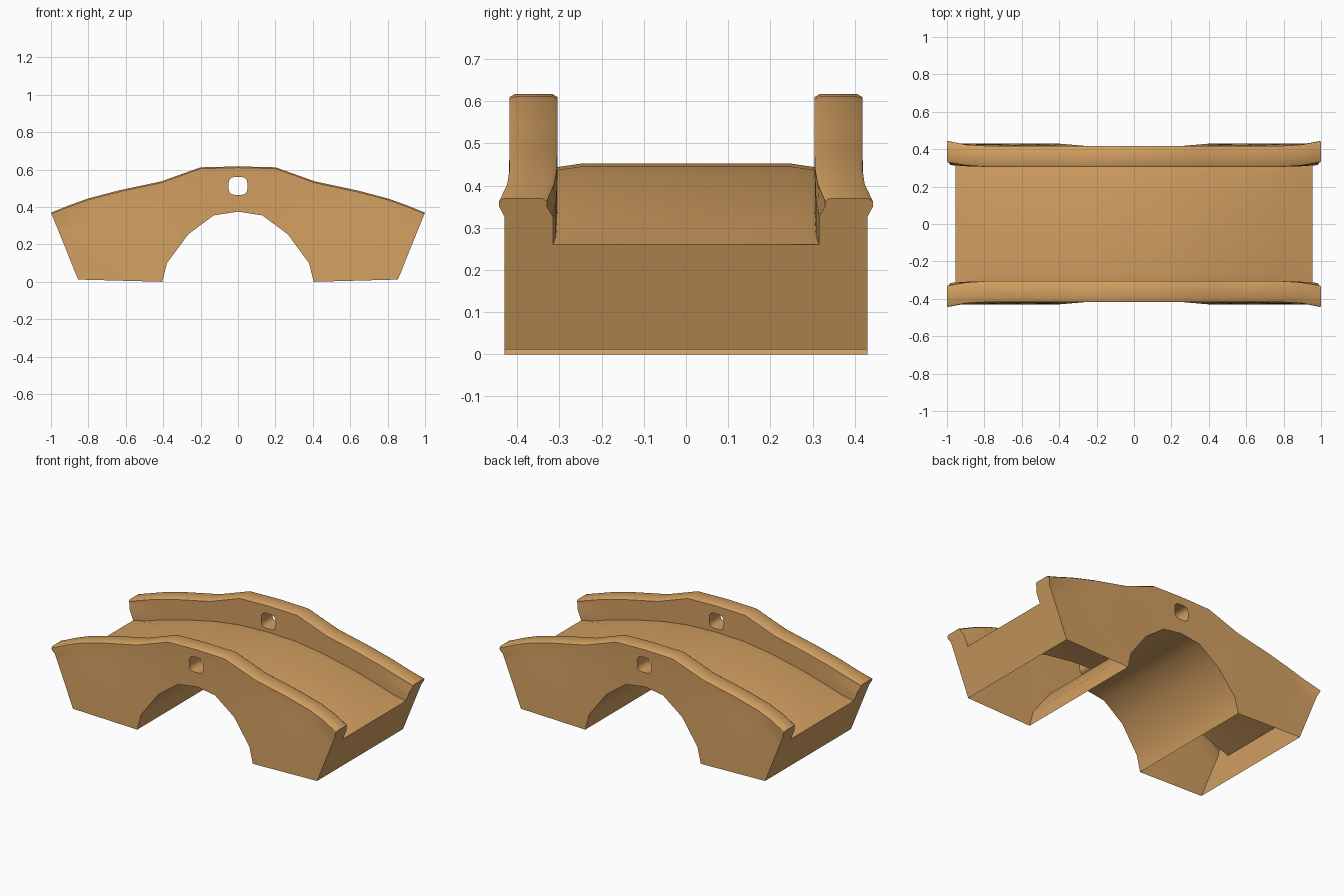
import bpy, bmesh, math

if "Cube" in bpy.data.objects:
    bpy.data.objects.remove(bpy.data.objects["Cube"])

# Right-half stations, centre to end:
# (top x, top z, deck x, deck z, base x, base z, outer y top, outer y mid, outer y base, inner y)
STATIONS = [
    (0.00, .617, 0.00, .452, 0.00, .375, .418, .416, .416, .305),
    (0.20, .612, 0.20, .445, 0.13, .355, .418, .416, .416, .305),
    (0.41, .537, 0.38, .420, 0.265, .255, .418, .418, .418, .305),
    (0.64, .488, 0.58, .377, 0.38, .100, .418, .422, .428, .305),
    (0.80, .446, 0.76, .328, 0.405, .000, .418, .424, .430, .306),
    (0.90, .410, 0.87, .290, 0.63, .006, .424, .426, .430, .313),
    (1.00, .370, 0.955, .260, 0.855, .012, .443, .430, .430, .330),
]


def half_ring(s):
    """Half cross-section from outer base, over the parapet, to the deck."""
    xt, zt, xd, zd, xb, zb, yt, ym, yb, yi = s

    def at(z):
        return xd + (xt - xd) * (z - zd) / (zt - zd)
    deck_y = yi - (yi - .305) * .6
    pts = [(xb, yb, zb), (xd, ym, zd)]
    for y, z in ((min(ym, yt), zt - .045), (yt, zt - .02), (yt, zt - .007), (yt - .012, zt),
                 (yi + .012, zt), (yi, zt - .007), (yi, zt - .02), (deck_y, zt - .045)):
        pts.append((at(z), y, z))
    edge_drop = .008 if xd < .9 else 0
    pts += [(at(zd - edge_drop), deck_y, zd - edge_drop), (xd, .25, zd)]
    return pts


def full_ring(s, side):
    half = half_ring(s)
    ring = half + [(x, -y, z) for x, y, z in reversed(half)]
    return [(x * side, y, z) for x, y, z in ring]


# Bridge body: lofted along its length with capped ends
rings = [full_ring(s, -1) for s in reversed(STATIONS[1:])] + [full_ring(s, 1) for s in STATIONS]
bm = bmesh.new()
loops = [[bm.verts.new(p) for p in r] for r in rings]
for a, b in zip(loops, loops[1:]):
    n = len(a)
    for i in range(n):
        j = (i + 1) % n
        bm.faces.new((a[i], a[j], b[j], b[i]))
bm.faces.new(loops[0])
bm.faces.new(loops[-1])
bmesh.ops.recalc_face_normals(bm, faces=bm.faces)
mesh = bpy.data.meshes.new("bridge")
bm.to_mesh(mesh)
bm.free()
bridge = bpy.data.objects.new("bridge", mesh)
bpy.context.collection.objects.link(bridge)

# Rounded window cutter through both parapets
bm = bmesh.new()
outline = []
for cx, cz, start in ((.02, .53, 0), (-.02, .53, 90), (-.02, .495, 180), (.02, .495, 270)):
    for k in range(4):
        a = math.radians(start + 30 * k)
        outline.append(bm.verts.new((cx + .03 * math.cos(a), -.7, cz + .03 * math.sin(a))))
face = bm.faces.new(outline)
ext = bmesh.ops.extrude_face_region(bm, geom=[face])
bmesh.ops.translate(bm, vec=(0, 1.4, 0),
                    verts=[v for v in ext["geom"] if isinstance(v, bmesh.types.BMVert)])
bmesh.ops.recalc_face_normals(bm, faces=bm.faces)
cut_mesh = bpy.data.meshes.new("window_cutter")
bm.to_mesh(cut_mesh)
bm.free()
cutter = bpy.data.objects.new("window_cutter", cut_mesh)
bpy.context.collection.objects.link(cutter)
cutter.hide_render = True

bpy.context.view_layer.objects.active = bridge
bridge.select_set(True)
mod = bridge.modifiers.new("windows", 'BOOLEAN')
mod.object = cutter
mod.operation = 'DIFFERENCE'
mod.solver = 'EXACT'
bpy.ops.object.modifier_apply(modifier=mod.name)
bpy.data.objects.remove(cutter)

# Open undersides of the hollow legs
bm = bmesh.new()
bm.from_mesh(bridge.data)
bmesh.ops.delete(bm, geom=[f for f in bm.faces if all(v.co.z < .03 for v in f.verts)],
                 context='FACES')
bm.to_mesh(bridge.data)
bm.free()

bpy.ops.object.shade_smooth_by_angle(angle=math.radians(45))
stone = bpy.data.materials.new("warm_stone")
stone.diffuse_color = (.65, .35, .12, 1)
stone.use_nodes = True
stone.node_tree.nodes["Principled BSDF"].inputs["Base Color"].default_value = stone.diffuse_color
bridge.data.materials.clear()
bridge.data.materials.append(stone)
